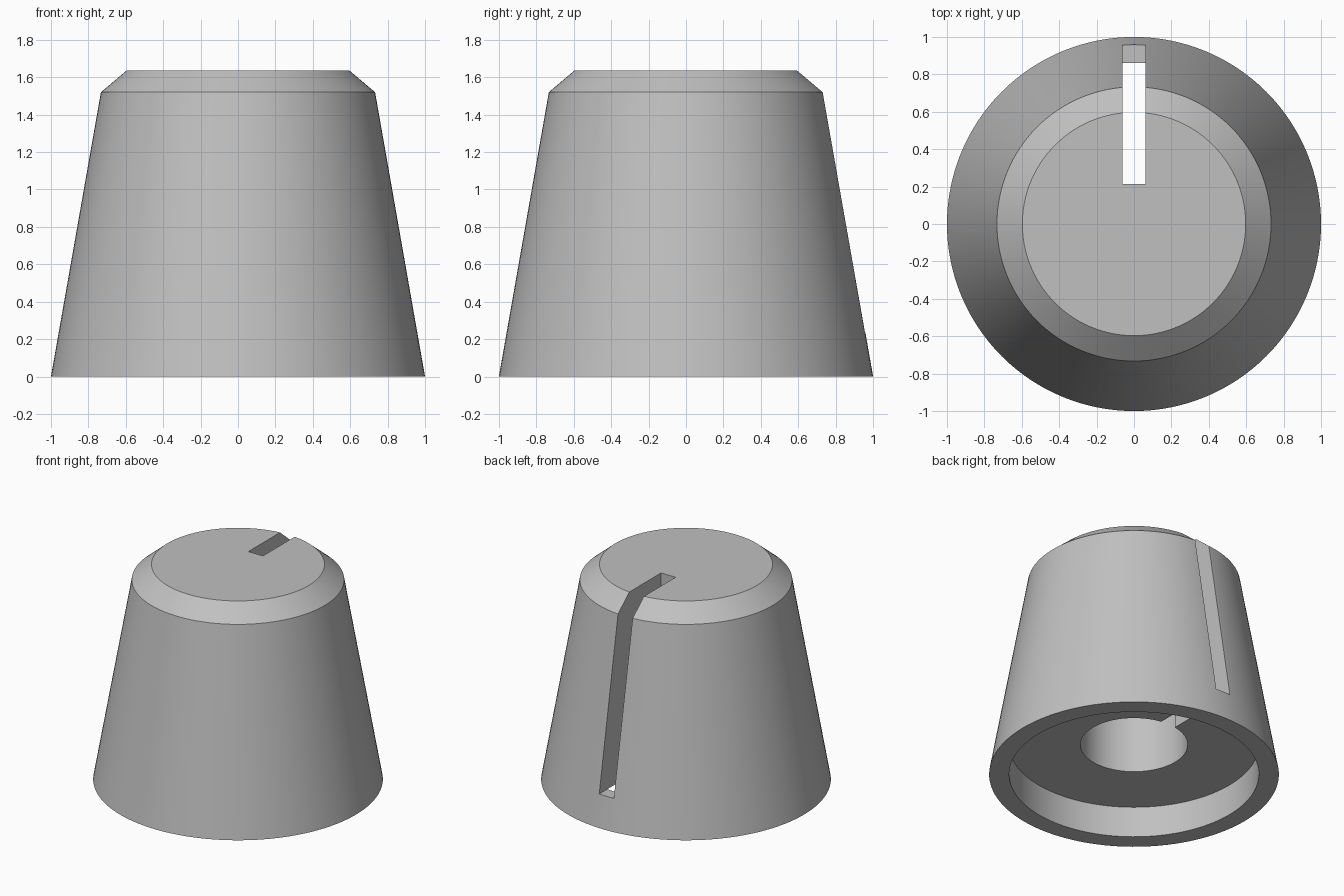
import bpy
import bmesh
import math

cube = bpy.data.objects.get("Cube")
if cube:
    bpy.data.objects.remove(cube, do_unlink=True)

SEGMENTS = 128
HEIGHT = 1.635
RECESS_TOP = 0.235    # ceiling of the base recess and floor of the slots
SLOT_HALF = 0.0615
SLOT_INNER = 0.213

grey = bpy.data.materials.new("plain grey")
grey.use_nodes = True
colour = (0.53, 0.53, 0.53, 1)
grey.diffuse_color = colour
grey.node_tree.nodes["Principled BSDF"].inputs["Base Color"].default_value = colour


def finish(name, bm):
    bmesh.ops.recalc_face_normals(bm, faces=bm.faces[:])
    mesh = bpy.data.meshes.new(name)
    bm.to_mesh(mesh)
    bm.free()
    mesh.materials.append(grey)
    obj = bpy.data.objects.new(name, mesh)
    bpy.context.collection.objects.link(obj)
    return obj


def lathe(name, profile):
    """Revolve (radius, z) points that start and end on the axis."""
    bm = bmesh.new()
    rings = []
    for r, z in profile:
        if r == 0:
            continue
        angles = [2 * math.pi * i / SEGMENTS for i in range(SEGMENTS)]
        rings.append([bm.verts.new((r * math.cos(a), r * math.sin(a), z)) for a in angles])
    for low, high in zip(rings, rings[1:]):
        for i in range(SEGMENTS):
            j = (i + 1) % SEGMENTS
            bm.faces.new((low[i], low[j], high[j], high[i]))
    bm.faces.new(rings[0])
    bm.faces.new(rings[-1])
    return finish(name, bm)


def slot_cutter(name, side):
    """Box running from near the axis out through the wall and the top."""
    bm = bmesh.new()
    bmesh.ops.create_cube(bm, size=1)
    outer, top = 1.2, HEIGHT + 0.2
    for v in bm.verts:
        v.co.x = math.copysign(SLOT_HALF, v.co.x)
        v.co.y = side * (outer if v.co.y > 0 else SLOT_INNER)
        v.co.z = top if v.co.z > 0 else RECESS_TOP
    return finish(name, bm)


# Tapered body with chamfered crown, base recess and blind shaft bore
knob = lathe("knob_body", [
    (0, 1.4), (0.37, 1.4), (0.37, RECESS_TOP), (0.862, RECESS_TOP), (0.862, 0),
    (1, 0), (0.733, 1.52), (0.597, HEIGHT), (0, HEIGHT),
])

# Front and back slots
for name, side in (("front_slot_cutter", -1), ("back_slot_cutter", 1)):
    cutter = slot_cutter(name, side)
    cutter.hide_render = True
    mod = knob.modifiers.new(name, "BOOLEAN")
    mod.operation = "DIFFERENCE"
    mod.solver = "EXACT"
    mod.object = cutter
    bpy.context.view_layer.objects.active = knob
    bpy.ops.object.modifier_apply(modifier=mod.name)
    bpy.data.objects.remove(cutter, do_unlink=True)

# Smooth walls with crisp edges
bpy.ops.object.select_all(action="DESELECT")
knob.select_set(True)
bpy.context.view_layer.objects.active = knob
bpy.ops.object.shade_smooth_by_angle(angle=math.radians(25))
